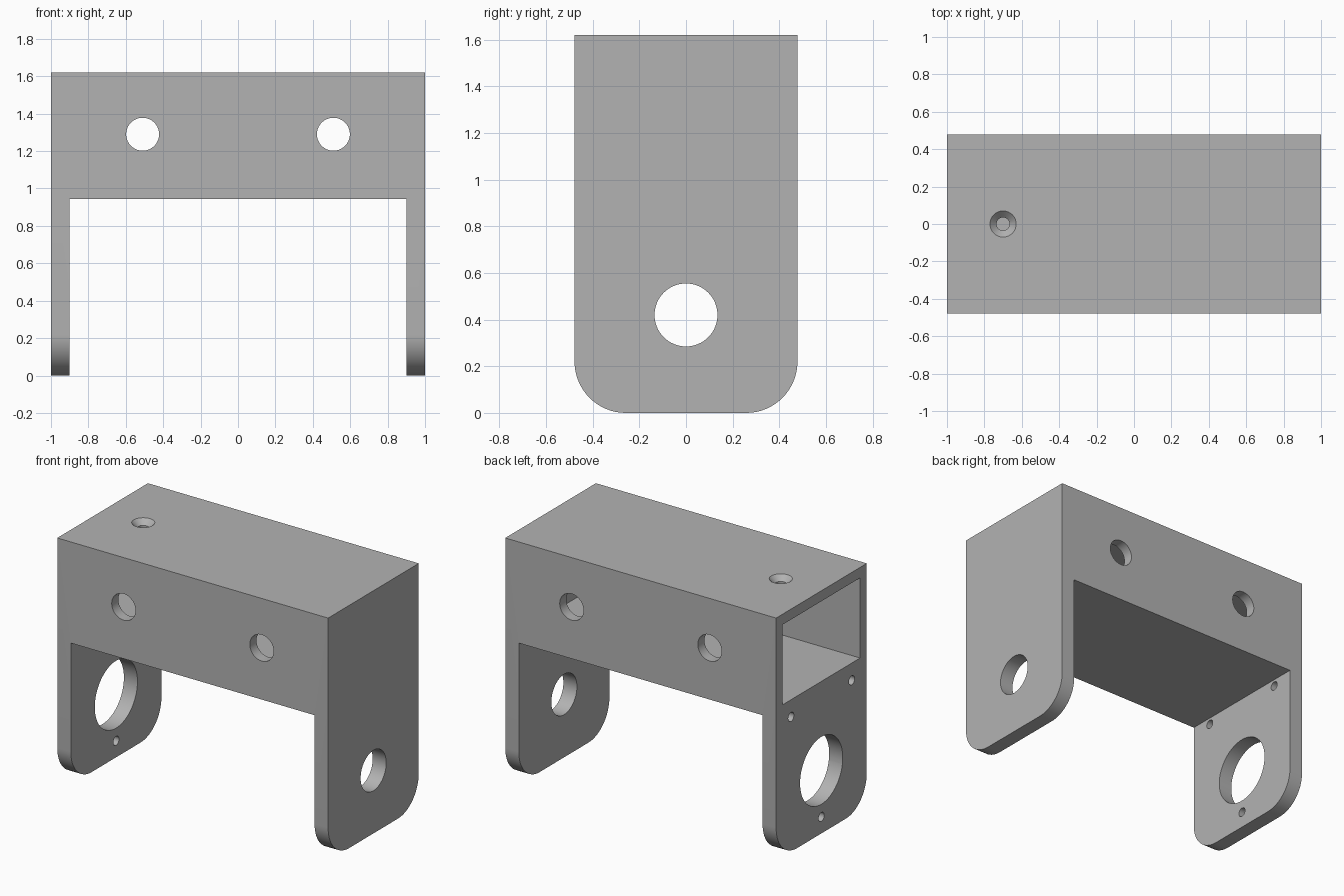
import bpy, bmesh
from math import pi
from mathutils import Matrix, Vector

cube = bpy.data.objects.get("Cube")
if cube:
    bpy.data.objects.remove(cube, do_unlink=True)

HALF_X, HALF_Y, TOP = 1.0, 0.478, 1.62
PLATE, WALL = 0.10, 0.07
BEAM_BOTTOM = 0.945
CORNER = 0.22
PIVOT_Z = 0.42

steel = bpy.data.materials.new("plain grey")
steel.diffuse_color = (0.45, 0.45, 0.45, 1)
steel.use_nodes = True
steel.node_tree.nodes["Principled BSDF"].inputs["Base Color"].default_value = steel.diffuse_color


def make_object(name, bm):
    bmesh.ops.recalc_face_normals(bm, faces=bm.faces)
    mesh = bpy.data.meshes.new(name)
    bm.to_mesh(mesh)
    bm.free()
    mesh.materials.append(steel)
    obj = bpy.data.objects.new(name, mesh)
    bpy.context.collection.objects.link(obj)
    return obj


def box_mesh(low, high):
    low, high = Vector(low), Vector(high)
    bm = bmesh.new()
    matrix = Matrix.Translation((low + high) / 2) @ Matrix.Diagonal((*(high - low), 1))
    bmesh.ops.create_cube(bm, size=1, matrix=matrix)
    return bm


def drill(name, centre, axis, length, radius, end_radius=None, segments=64):
    """Cutter along an axis; radius tapers to end_radius in the axis direction."""
    bm = bmesh.new()
    turn = Vector(axis).to_track_quat('Z', 'Y').to_matrix().to_4x4()
    bmesh.ops.create_cone(bm, cap_ends=True, segments=segments, radius1=radius,
                          radius2=radius if end_radius is None else end_radius,
                          depth=length, matrix=Matrix.Translation(centre) @ turn)
    return make_object(name, bm)


# Outer block with rounded lower corners
bm = box_mesh((-HALF_X, -HALF_Y, 0), (HALF_X, HALF_Y, TOP))
low_edges = [e for e in bm.edges
             if all(v.co.z < 0.01 for v in e.verts)
             and abs(e.verts[0].co.y - e.verts[1].co.y) < 0.01]
bmesh.ops.bevel(bm, geom=low_edges, offset=CORNER, segments=16, profile=0.5, affect='EDGES')
bracket = make_object("bracket", bm)

# Gap between the legs, and the hollow of the beam, open at one end
inner_x = HALF_X - PLATE
cutters = [
    make_object("leg_gap", box_mesh((-inner_x, -1, -1), (inner_x, 1, BEAM_BOTTOM))),
    make_object("beam_hollow", box_mesh((-1.5, WALL - HALF_Y, BEAM_BOTTOM + WALL),
                                        (inner_x, HALF_Y - WALL, TOP - WALL))),
]

# Cross holes through both long walls
for x in (-0.51, 0.51):
    cutters.append(drill("cross_hole", (x, 0, 1.29), (0, 1, 0), 2, 0.088))

# Pivot holes and small fixing holes in the legs
cutters.append(drill("small_pivot_hole", (HALF_X, 0, PIVOT_Z), (1, 0, 0), 0.4, 0.135))
cutters.append(drill("large_pivot_hole", (-HALF_X, 0, PIVOT_Z), (1, 0, 0), 0.4, 0.225))
for y, z in ((0, 0.11), (-0.32, 0.9), (0.32, 0.9)):
    cutters.append(drill("fixing_hole", (-HALF_X, y, z), (1, 0, 0), 0.4, 0.03, segments=32))

# Countersunk hole in the top wall
cutters.append(drill("countersink", (-0.7, 0, TOP - 0.0125), (0, 0, -1), 0.045, 0.08, 0.035))
cutters.append(drill("countersink_bore", (-0.7, 0, TOP - 0.07), (0, 0, 1), 0.1, 0.035))

# Apply the cuts
bpy.ops.object.select_all(action='DESELECT')
bpy.context.view_layer.objects.active = bracket
bracket.select_set(True)
for cutter in cutters:
    cutter.hide_render = True
    cut = bracket.modifiers.new(cutter.name, 'BOOLEAN')
    cut.operation = 'DIFFERENCE'
    cut.solver = 'EXACT'
    cut.object = cutter
    bpy.ops.object.modifier_apply(modifier=cut.name)
    bpy.data.objects.remove(cutter, do_unlink=True)

bpy.ops.object.shade_smooth_by_angle(angle=pi / 6)
